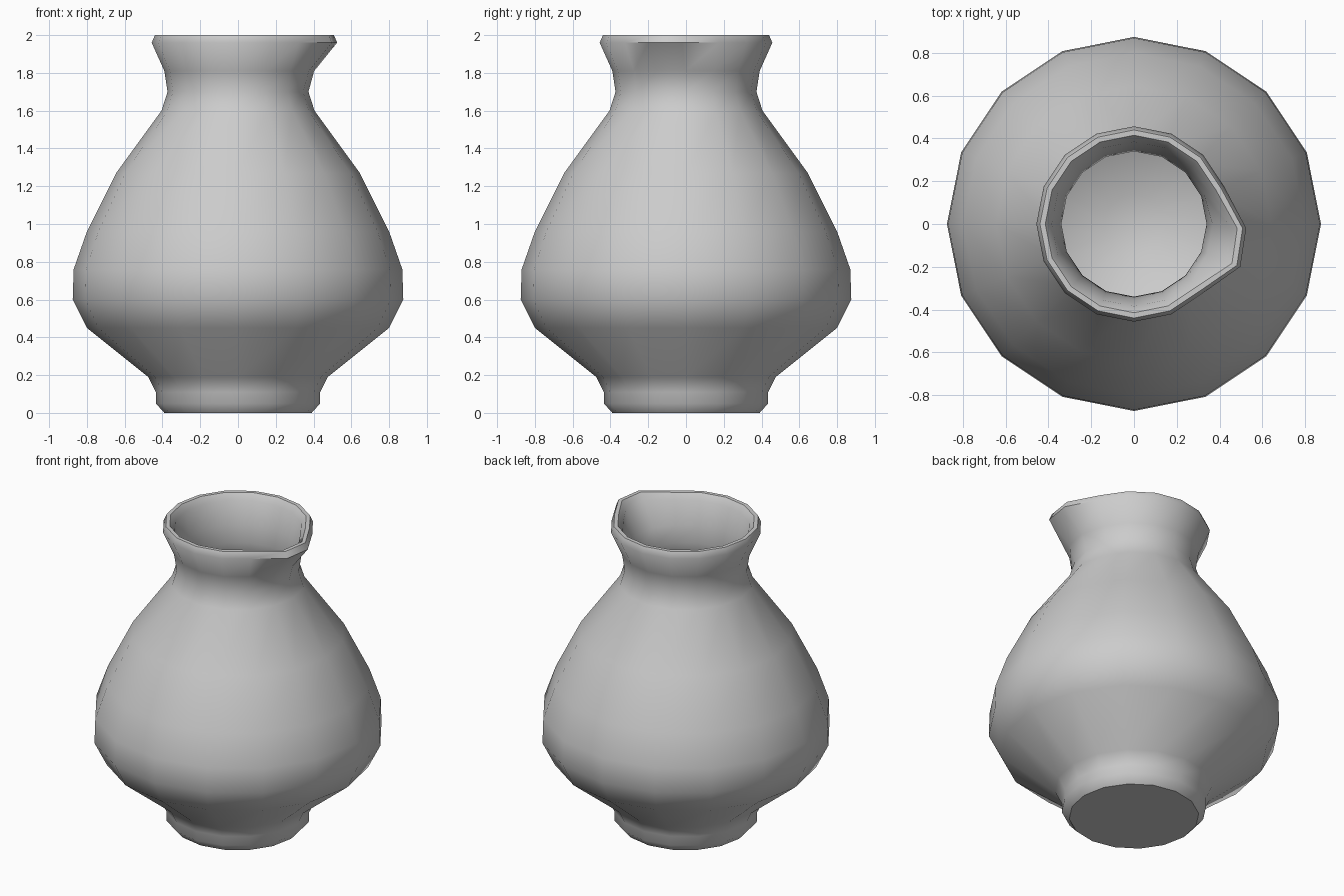
import bpy, bmesh, math

if "Cube" in bpy.data.objects:
    bpy.data.objects.remove(bpy.data.objects["Cube"])

SIDES = 16
# (radius, height, spout pull): up the outside, over the rim, down the inside
PROFILE = [
    (0.39, 0.00, 0), (0.435, 0.05, 0), (0.435, 0.11, 0), (0.475, 0.19, 0),
    (0.80, 0.45, 0), (0.875, 0.60, 0), (0.87, 0.76, 0), (0.80, 0.96, 0),
    (0.645, 1.27, 0), (0.405, 1.60, 0), (0.373, 1.70, 0), (0.39, 1.81, 0.2),
    (0.457, 1.96, 1), (0.44, 2.00, 1),
    (0.415, 2.00, 1), (0.385, 1.96, 1), (0.355, 1.81, 0.2), (0.34, 1.70, 0),
    (0.37, 1.59, 0), (0.605, 1.26, 0), (0.76, 0.95, 0), (0.83, 0.75, 0),
    (0.83, 0.61, 0), (0.76, 0.48, 0), (0.44, 0.23, 0), (0.14, 0.10, 0),
]
# Pouring spout: sideways shift of two neighbouring columns
SPOUT = {0: (0.068, -0.02), SIDES - 1: (0.075, -0.025)}

bm = bmesh.new()
rings = []
for r, z, pull in PROFILE:
    ring = []
    for i in range(SIDES):
        a = 2 * math.pi * i / SIDES
        dx, dy = SPOUT.get(i, (0, 0))
        ring.append(bm.verts.new((r * math.cos(a) + dx * pull,
                                  r * math.sin(a) + dy * pull, z)))
    rings.append(ring)

# Walls
for lo, hi in zip(rings, rings[1:]):
    for i in range(SIDES):
        j = (i + 1) % SIDES
        bm.faces.new((lo[i], lo[j], hi[j], hi[i]))
# Underside and inner floor
bm.faces.new(rings[0][::-1])
bm.faces.new(rings[-1])
bmesh.ops.recalc_face_normals(bm, faces=bm.faces)

mesh = bpy.data.meshes.new("vase")
bm.to_mesh(mesh)
bm.free()
vase = bpy.data.objects.new("vase", mesh)
bpy.context.collection.objects.link(vase)
bpy.context.view_layer.objects.active = vase
vase.select_set(True)
bpy.ops.object.shade_smooth_by_angle(angle=math.radians(47))
